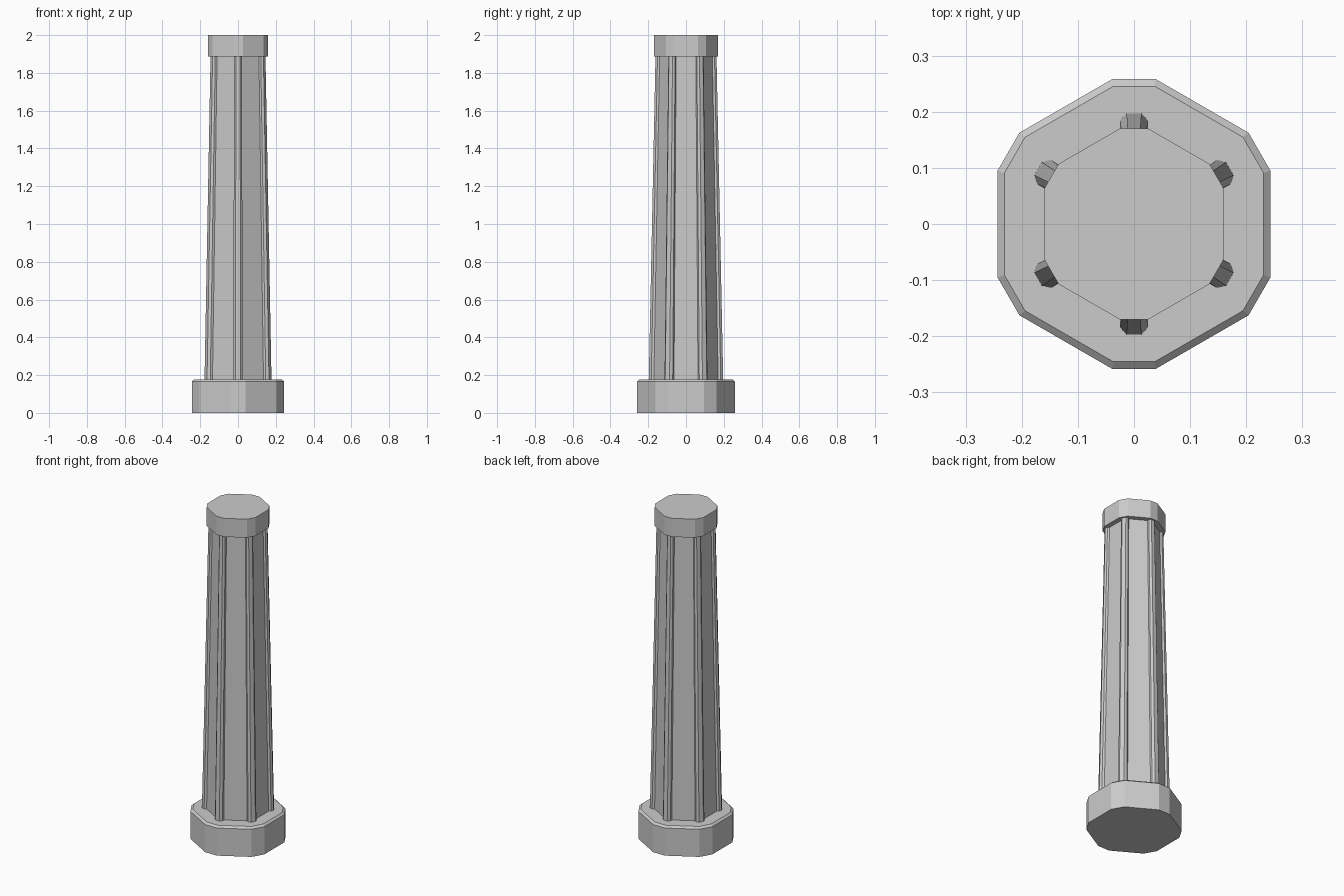
import bpy
from math import cos, sin, radians

if "Cube" in bpy.data.objects:
    bpy.data.objects.remove(bpy.data.objects["Cube"])

TAPER = 0.82          # shaft top scale relative to its foot
Z0, Z1 = 0.178, 1.888  # shaft span


def loft(name, rings):
    """Closed solid through equal-length rings of 3D points, with end caps."""
    n = len(rings[0])
    verts = [p for ring in rings for p in ring]
    faces = [tuple(reversed(range(n)))]
    for k in range(len(rings) - 1):
        for i in range(n):
            j = (i + 1) % n
            faces.append((k*n + i, k*n + j, (k+1)*n + j, (k+1)*n + i))
    faces.append(tuple(range((len(rings) - 1) * n, len(rings) * n)))
    mesh = bpy.data.meshes.new(name)
    mesh.from_pydata(verts, [], faces)
    ob = bpy.data.objects.new(name, mesh)
    bpy.context.collection.objects.link(ob)
    return ob


def cut_hex(apothem, z):
    """Hexagon with truncated corners, long flats facing +-x."""
    half = apothem * 0.393
    ring = []
    for k in range(6):
        a = radians(60 * k)
        for t in (-half, half):
            ring.append((apothem*cos(a) - t*sin(a), apothem*sin(a) + t*cos(a), z))
    return ring


def turned(profile, angle, scale, z):
    """Radial/tangential profile turned about the z axis."""
    c, s = cos(angle), sin(angle)
    return [(scale*(r*c - t*s), scale*(r*s + t*c), z) for r, t in profile]


# Base plinth with chamfered top rim, and top cap
loft("base_plinth", [cut_hex(0.243, 0), cut_hex(0.243, 0.167), cut_hex(0.231, Z0)])
loft("top_cap", [cut_hex(0.16, Z1), cut_hex(0.16, 2.0)])

# Tapered hexagonal shaft
corners = [(0.16 / cos(radians(30)) * cos(radians(60*k + 30)),
            0.16 / cos(radians(30)) * sin(radians(60*k + 30))) for k in range(6)]
loft("shaft", [turned(corners, 0, 1, Z0), turned(corners, 0, TAPER, Z1)])

# Chamfered ribs along the six shaft corners
rib = [(0.15, -0.025), (0.184, -0.025), (0.197, -0.0134),
       (0.197, 0.0134), (0.184, 0.025), (0.15, 0.025)]
for k in range(6):
    a = radians(60*k + 30)
    loft(f"corner_rib_{k + 1}", [turned(rib, a, 1, Z0), turned(rib, a, TAPER, Z1)])
